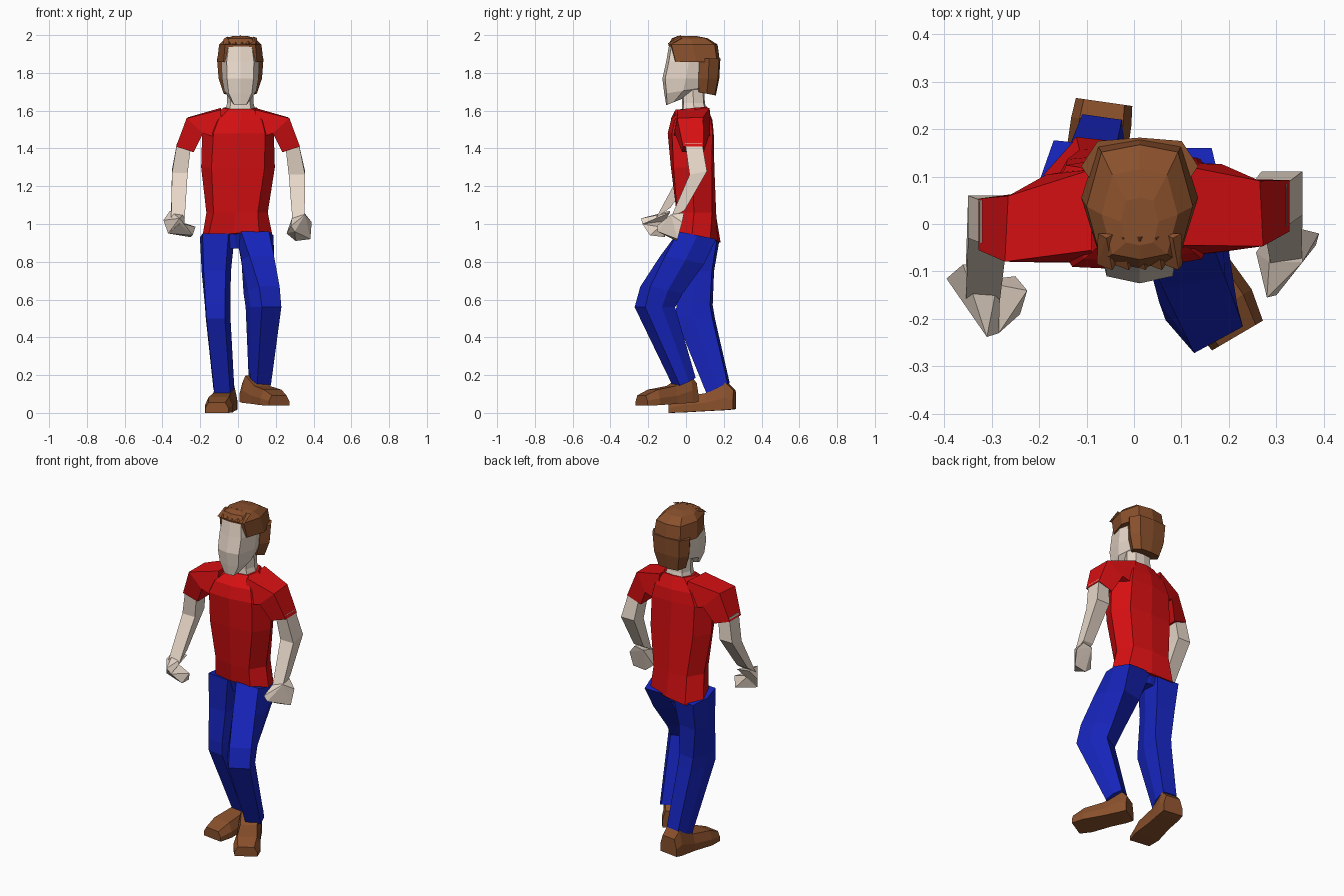
import bpy, bmesh, math
from mathutils import Vector


def material(name, rgb):
    m = bpy.data.materials.new(name)
    m.diffuse_color = (*rgb, 1)
    return m


RED = material("red cloth", (0.68, 0.005, 0.006))
BLUE = material("blue cloth", (0.008, 0.018, 0.5))
BROWN = material("brown", (0.25, 0.08, 0.025))
SKIN = material("skin", (0.8, 0.68, 0.58))

# Cross-section shapes
OCT = [(0, -1), (.72, -.88), (1, 0), (.72, .88), (0, 1), (-.72, .88), (-1, 0), (-.72, -.88)]
HEX = [(-.75, -1), (.75, -1), (1, 0), (.75, 1), (-.75, 1), (-1, 0)]
BOX = [(-.9, -1), (.9, -1), (.9, 1), (-.9, 1)]


def ring(shape, x, y, z, rx, ry, yaw=0, tilt=0, roll=0):
    c, s = math.cos(yaw), math.sin(yaw)
    return [(x + a * rx * c - b * ry * s, y + a * rx * s + b * ry * c,
             z + tilt * b * ry + roll * a * rx) for a, b in shape]


def finish(name, bm, mat):
    bmesh.ops.recalc_face_normals(bm, faces=bm.faces)
    me = bpy.data.meshes.new(name)
    bm.to_mesh(me)
    bm.free()
    me.materials.append(mat)
    ob = bpy.data.objects.new(name, me)
    bpy.context.collection.objects.link(ob)
    return ob


def skin_rings(name, rings, mat):
    bm = bmesh.new()
    rows = [[bm.verts.new(p) for p in r] for r in rings]
    n = len(rows[0])
    for lo, hi in zip(rows, rows[1:]):
        for i in range(n):
            j = (i + 1) % n
            bm.faces.new((lo[i], lo[j], hi[j], hi[i]))
    bm.faces.new(rows[0][::-1])
    bm.faces.new(rows[-1])
    return finish(name, bm, mat)


def loft(name, shape, specs, mat):
    return skin_rings(name, [ring(shape, *s) for s in specs], mat)


def hull(name, pts, mat):
    bm = bmesh.new()
    for p in pts:
        bm.verts.new(p)
    out = bmesh.ops.convex_hull(bm, input=bm.verts)
    junk = [v for v in out["geom_interior"] if isinstance(v, bmesh.types.BMVert)]
    bmesh.ops.delete(bm, geom=junk, context='VERTS')
    return finish(name, bm, mat)


# Shirt body
loft("shirt", OCT, [
    (-.005, .07, .93, .19, .10, -.2, -.2, .08),
    (-.005, .055, 1.06, .163, .105, -.08),
    (0, .035, 1.3, .195, .115),
    (0, .025, 1.48, .19, .122, .06),
    (.005, .03, 1.55, .16, .11, .06),
    (.012, .042, 1.615, .09, .07, .06, .1)], RED)

# Sleeves, mirrored with a slight twist of the shoulders
SLEEVE = [
    [(.09, -.05, 1.605), (.09, .12, 1.615), (.09, .125, 1.45), (.09, -.075, 1.45)],
    [(.272, -.063, 1.56), (.265, .075, 1.565), (.185, .115, 1.48), (.185, -.07, 1.48)],
    [(.328, -.035, 1.41), (.328, .073, 1.41), (.235, .08, 1.38), (.235, -.035, 1.38)]]
for side, label in ((1, "left"), (-1, "right")):
    skin_rings(f"{label}_sleeve",
               [[(side * x, y + .06 * side * x, z) for x, y, z in r] for r in SLEEVE], RED)

# Arms
loft("left_arm", BOX, [
    (.285, .04, 1.43, .04, .045),
    (.312, .065, 1.27, .048, .046, 0, .2),
    (.32, -.045, 1.05, .036, .038, 0, .6)], SKIN)
loft("right_arm", BOX, [
    (-.285, .005, 1.43, .042, .045),
    (-.308, .015, 1.28, .046, .045, 0, .2),
    (-.318, -.12, 1.06, .04, .038, 0, .7)], SKIN)

# Hands
hull("left_hand", [
    (.285, -.08, 1.03), (.355, -.08, 1.05), (.35, -.01, 1.06), (.292, -.01, 1.05),
    (.39, -.02, 1.01), (.383, -.045, .92), (.305, -.05, .91),
    (.28, -.155, .99), (.30, -.15, .96), (.257, -.06, .95)], SKIN)
hull("right_hand", [
    (-.36, -.085, 1.07), (-.28, -.085, 1.06), (-.395, -.115, 1.02), (-.37, -.15, .95),
    (-.31, -.238, 1.03), (-.285, -.23, 1.0)], SKIN)
hull("right_fingers", [
    (-.37, -.15, .95), (-.31, -.225, 1.0), (-.285, -.23, 1.0), (-.33, -.12, 1.02),
    (-.24, -.19, .94), (-.225, -.14, .985), (-.25, -.11, .93)], SKIN)

# Trousers
loft("trouser_seat", OCT, [
    (-.01, .07, .87, .11, .06), (-.005, .07, .96, .165, .09, -.2)], BLUE)
loft("left_trouser_leg", HEX, [
    (.115, -.01, .165, .055, .047, .5, .45),
    (.135, -.165, .56, .078, .09, .5),
    (.125, -.13, .65, .08, .095, .45, -.2),
    (.105, -.02, .81, .088, .105, .2, -.2),
    (.09, .06, .94, .098, .10, 0, -.2)], BLUE)
loft("right_trouser_leg", HEX, [
    (-.075, .17, .13, .056, .056, -.14, .5),
    (-.105, .05, .50, .066, .097, -.14),
    (-.108, .045, .57, .068, .09, -.14),
    (-.115, .06, .75, .078, .083, -.1),
    (-.11, .075, .93, .092, .095, -.1, -.2)], BLUE)

# Shoes: (position along foot, half width, sole height, top height)
SHOE = [(0, .060, .02, .12), (.12, .064, .015, .16), (.42, .064, .01, .105),
        (.78, .075, .003, .085), (1, .062, 0, .055)]


def shoe(name, heel, toe, lift):
    heel, toe = Vector(heel), Vector(toe)
    d = toe - heel
    side = Vector((-d.y, d.x)).normalized()
    rings = []
    for t, w, lo, hi in SHOE:
        c = heel + d * t
        row = []
        for k, h in ((-1, 0), (1, 0), (1, .45), (.72, 1), (-.72, 1), (-1, .45)):
            p = c + side * (k * w)
            row.append((p.x, p.y, lift + lo + (hi - lo) * h))
        rings.append(row)
    skin_rings(name, rings, BROWN)


shoe("left_shoe", (.06, .035), (.218, -.235), .038)
shoe("right_shoe", (-.063, .257), (-.112, -.085), 0)

# Neck and head
loft("neck", OCT, [(.012, .045, 1.58, .085, .07), (.012, .04, 1.64, .07, .06),
                   (.012, .035, 1.74, .07, .06)], SKIN)
loft("head", OCT, [
    (.012, -.065, 1.645, .045, .04, 0, .4),
    (.012, -.015, 1.705, .085, .10, 0, .15),
    (.012, 0, 1.77, .097, .125),
    (.012, .015, 1.86, .10, .12),
    (.012, .02, 1.945, .085, .11)], SKIN)

# Hair: nape, crown and front tufts
loft("hair_back", OCT, [
    (.012, .11, 1.69, .088, .048, 0, -.2),
    (.012, .118, 1.77, .115, .058),
    (.012, .122, 1.875, .123, .06)], BROWN)
loft("hair_crown", OCT, [
    (.012, .055, 1.857, .123, .125),
    (.012, .037, 1.95, .112, .13),
    (.012, .02, 1.983, .08, .095),
    (.012, .005, 1.995, .04, .05)], BROWN)
for i in range(5):
    x = -.058 + .035 * i
    hull(f"hair_tuft_{i + 1}", [
        (x - .018, -.02, 1.98), (x + .018, -.02, 1.985), (x, -.03, 2.0 - .004 * abs(i - 2)),
        (x - .02, -.085, 1.95), (x + .02, -.085, 1.95), (x + .012, -.097, 1.955)], BROWN)
